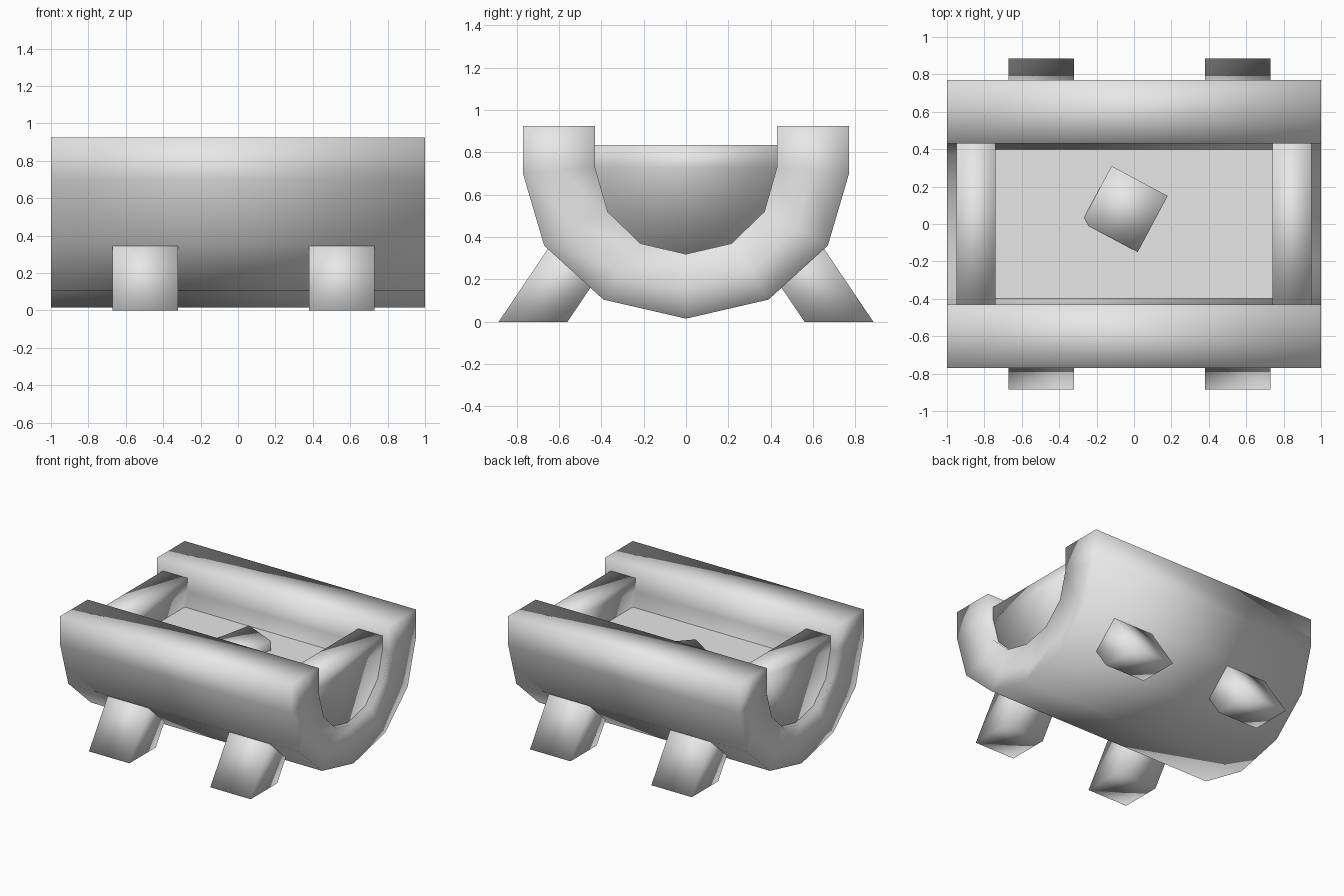
import bpy, bmesh, math
from mathutils import Vector

if "Cube" in bpy.data.objects:
    bpy.data.objects.remove(bpy.data.objects["Cube"], do_unlink=True)

mat = bpy.data.materials.new("plain_grey")
mat.use_nodes = True
GREY = (0.8, 0.8, 0.8, 1)
mat.diffuse_color = GREY
mat.node_tree.nodes["Principled BSDF"].inputs["Base Color"].default_value = GREY


def finish(name, bm, smooth=True):
    bmesh.ops.recalc_face_normals(bm, faces=bm.faces)
    for f in bm.faces:
        f.smooth = smooth
    me = bpy.data.meshes.new(name)
    bm.to_mesh(me)
    bm.free()
    me.materials.append(mat)
    ob = bpy.data.objects.new(name, me)
    bpy.context.collection.objects.link(ob)
    return ob


def prism(name, bottom, top, smooth=True):
    """Solid between two matching rings of points."""
    bm = bmesh.new()
    a = [bm.verts.new(p) for p in bottom]
    b = [bm.verts.new(p) for p in top]
    n = len(a)
    bm.faces.new(a)
    bm.faces.new(b)
    for i in range(n):
        bm.faces.new((a[i], a[(i + 1) % n], b[(i + 1) % n], b[i]))
    return finish(name, bm, smooth)


def mirrored(half):
    """Half profile (rim down to keel) completed across y = 0."""
    return [(-y, z) for y, z in half] + [p for p in half[-2::-1]]


OUTER = mirrored([(.77, .925), (.77, .70), (.67, .36), (.39, .105), (0, .015)])
INNER = mirrored([(.43, .925), (.43, .73), (.37, .52), (.215, .37), (0, .32)])

# Hollow half-log body with rough, slightly sunken end grain
bm = bmesh.new()
rings = {}
for s in (-1, 1):
    out = [bm.verts.new((s, y, z)) for y, z in OUTER]
    inn = [bm.verts.new((s, y, z)) for y, z in INNER]
    mid = []
    for i, (p, q) in enumerate(zip(OUTER, INNER)):
        sunk = 0 if i in (0, 8) else (.02 if i % 2 else .05)
        mid.append(bm.verts.new((s * (1 - sunk), (p[0] + q[0]) / 2, (p[1] + q[1]) / 2)))
    rings[s] = (out, mid, inn)
    for i in range(8):
        for a, b in ((out, mid), (mid, inn)):
            bm.faces.new((a[i], a[i + 1], b[i + 1], b[i]))
for k in (0, 2):
    a, b = rings[-1][k], rings[1][k]
    for i in range(8):
        bm.faces.new((a[i], a[i + 1], b[i + 1], b[i]))
for i in (0, 8):
    (o0, m0, n0), (o1, m1, n1) = rings[-1], rings[1]
    bm.faces.new((o0[i], m0[i], n0[i], n1[i], m1[i], o1[i]))
finish("trough_body", bm)

# End walls closing the channel
WALL = [(-.43, .835)] + INNER[1:8] + [(.43, .835)]
for name, s in (("left_end_wall", 1), ("right_end_wall", -1)):
    prism(name, [(s * .74, y, z) for y, z in WALL], [(s * .95, y, z) for y, z in WALL])

# Flat filling surface inside the trough
prism("water_surface",
      [(x, y, .54) for x, y in ((-.8, -.37), (.8, -.37), (.8, .37), (-.8, .37))],
      [(x, y, .62) for x, y in ((-.8, -.4), (.8, -.4), (.8, .4), (-.8, .4))], False)

# Tilted block poking through the surface
BLOCK = [(-.12, .31, .675), (.18, .15, .695), (.02, -.15, .655), (-.28, .01, .615)]
prism("floating_block", [(x, y, z - .22) for x, y, z in BLOCK], BLOCK)

# Four splayed legs
for side, s in (("front", -1), ("back", 1)):
    for end, x0, x1 in (("right", -.67, -.32), ("left", .38, .73)):
        def ring(y0, y1, z):
            return [(x0, s * y0, z), (x1, s * y0, z), (x1, s * y1, z), (x0, s * y1, z)]
        prism(f"{side}_{end}_leg", ring(.885, .56, 0), ring(.625, .30, .385))
